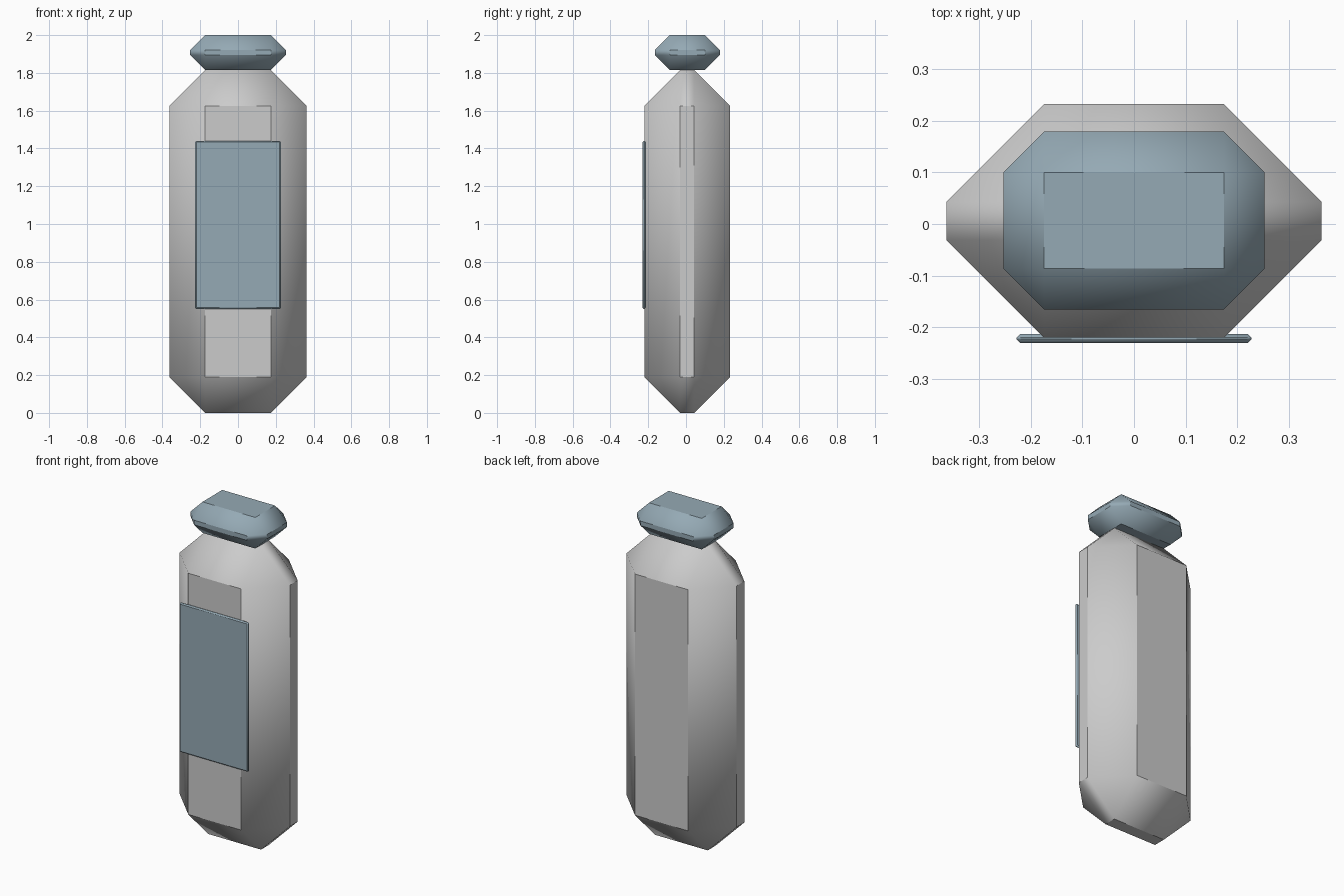
import bpy, bmesh, math

if "Cube" in bpy.data.objects:
    bpy.data.objects.remove(bpy.data.objects["Cube"])

slate = bpy.data.materials.new("slate_blue")
slate.diffuse_color = (0.30, 0.40, 0.46, 1)
slate.use_nodes = True
slate.node_tree.nodes["Principled BSDF"].inputs["Base Color"].default_value = slate.diffuse_color


def chamfered_box(name, lo, hi, chamfer, material=None):
    """Box between two corners, with every edge cut by one flat chamfer."""
    bm = bmesh.new()
    bmesh.ops.create_cube(bm, size=1)
    for v in bm.verts:
        v.co = [(a + b) / 2 + c * (b - a) for a, b, c in zip(lo, hi, v.co)]
    bmesh.ops.bevel(bm, geom=bm.edges[:], offset=chamfer, offset_type='OFFSET',
                    segments=1, profile=0.5, affect='EDGES')
    bmesh.ops.recalc_face_normals(bm, faces=bm.faces[:])
    # smooth over the corners, crisp around the flat faces
    for f in bm.faces:
        f.smooth = True
    for e in bm.edges:
        e.smooth = e.calc_face_angle(0) < math.radians(40)
    mesh = bpy.data.meshes.new(name)
    bm.to_mesh(mesh)
    bm.free()
    obj = bpy.data.objects.new(name, mesh)
    bpy.context.collection.objects.link(obj)
    if material:
        mesh.materials.append(material)
    return obj


# Bottle body
chamfered_box("bottle_body", (-0.363, -0.220, 0), (0.363, 0.232, 1.815), 0.189)
# Cap resting on the body
chamfered_box("cap", (-0.253, -0.165, 1.815), (0.253, 0.179, 2.0), 0.079, slate)
# Thin front label
chamfered_box("front_label", (-0.227, -0.230, 0.55), (0.227, -0.213, 1.44), 0.007, slate)
